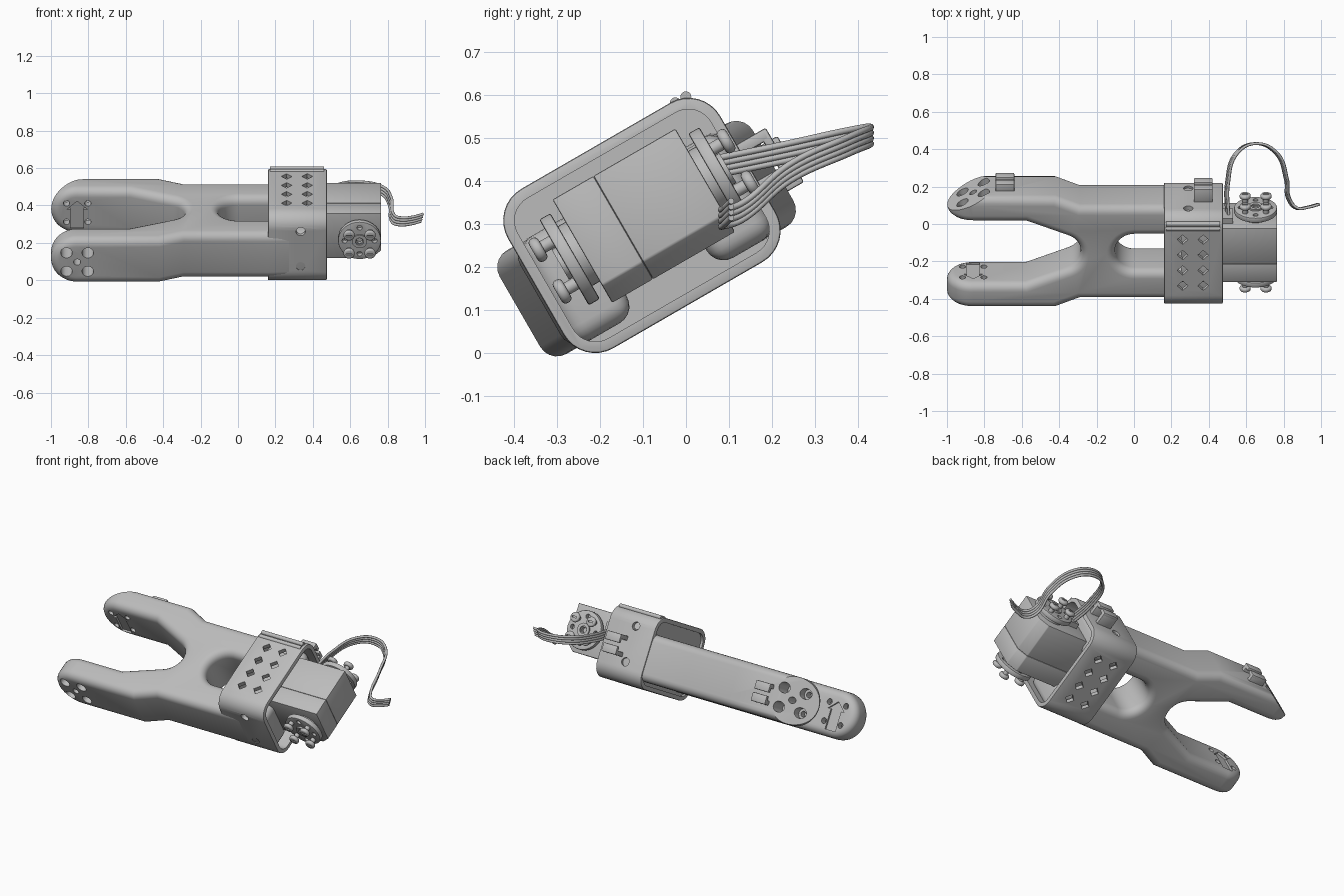
import bpy, bmesh, math
from mathutils import Matrix, Vector

if "Cube" in bpy.data.objects:
    bpy.data.objects.remove(bpy.data.objects["Cube"], do_unlink=True)

TILT = math.radians(30)      # the whole link is rolled about its length
CU, CV = 0.054, 0.277        # centre of the body across its width and thickness
parts = []

grey = bpy.data.materials.new("plain grey")
grey.use_nodes = True
grey.diffuse_color = (0.5, 0.5, 0.5, 1)
grey.node_tree.nodes["Principled BSDF"].inputs["Base Color"].default_value = (0.5, 0.5, 0.5, 1)


def add_object(name, data, tilt=True):
    ob = bpy.data.objects.new(name, data)
    bpy.context.collection.objects.link(ob)
    data.materials.append(grey)
    parts.append((ob, tilt))
    return ob


def extrude(bm, pts, axis, lo, hi):
    """Extrude a 2D outline along x, u (y) or v (z)."""
    place = {"x": lambda a, b: (lo, a, b), "u": lambda a, b: (a, lo, b), "v": lambda a, b: (a, b, lo)}[axis]
    step = Vector([(hi - lo) * (axis == k) for k in "xuv"])
    face = bm.faces.new([bm.verts.new(place(*p)) for p in pts])
    out = bmesh.ops.extrude_face_region(bm, geom=[face], use_keep_orig=True)["geom"]
    bmesh.ops.translate(bm, vec=step, verts=[g for g in out if isinstance(g, bmesh.types.BMVert)])


def solid(name, outlines):
    """One object from several (points, axis, low, high) extrusions."""
    bm = bmesh.new()
    for o in outlines:
        extrude(bm, *o)
    bmesh.ops.recalc_face_normals(bm, faces=bm.faces)
    me = bpy.data.meshes.new(name)
    bm.to_mesh(me)
    bm.free()
    return add_object(name, me)


def arc(cx, cy, r, a0, a1, n):
    angles = [math.radians(a0 + (a1 - a0) * i / n) for i in range(n + 1)]
    return [(cx + r * math.cos(a), cy + r * math.sin(a)) for a in angles]


def circle(cx, cy, r, n=24):
    return arc(cx, cy, r, 0, 360, n)[:-1]


def rect(x0, x1, y0, y1):
    return [(x0, y0), (x1, y0), (x1, y1), (x0, y1)]


def round_rect(x0, x1, y0, y1, r, n=8):
    corners = [(x1 - r, y1 - r), (x0 + r, y1 - r), (x0 + r, y0 + r), (x1 - r, y0 + r)]
    return [p for i, c in enumerate(corners) for p in arc(*c, r, 90 * i, 90 * i + 90, n)]


def apply(ob, kind, **settings):
    m = ob.modifiers.new(kind.lower(), kind)
    for k, v in settings.items():
        setattr(m, k, v)
    bpy.context.view_layer.objects.active = ob
    bpy.ops.object.modifier_apply(modifier=m.name)


def boolean(ob, outlines, operation="DIFFERENCE"):
    cutter = solid("cutter", outlines)
    apply(ob, "BOOLEAN", object=cutter, operation=operation, solver="EXACT")
    parts.pop()
    bpy.data.objects.remove(cutter, do_unlink=True)


def bevel(ob, width, segments=3):
    apply(ob, "BEVEL", width=width, segments=segments, limit_method="ANGLE",
          angle_limit=math.radians(35), use_clamp_overlap=False)


# Forked body: half outline mirrored, then trimmed to round finger ends
half = arc(0.005, 0, 0.107, 180, 90, 10)
half += [(0.44, 0.107), (0.44, 0.27), (0.16, 0.285), (-0.29, 0.285), (-0.42, 0.34), (-1.05, 0.34),
         (-1.05, 0.19), (-0.58, 0.19)]
half += arc(-0.39, 0, 0.105, 68, 0, 10)
outline = half + [(x, -y) for x, y in half[-2:0:-1]]
body = solid("forked_body", [([(x, y + CU) for x, y in outline], "v", 0, 0.6)])
side = arc(-0.861, CV, 0.139, 90, 270, 24) + [(1, CV - 0.139), (1, CV + 0.139)]
boolean(body, [(side, "u", -1, 1)], "INTERSECT")
bevel(body, 0.045, 5)

# The back finger tapers to a thin tip
taper = [(-0.78, CU + 0.345), (-1.02, CU + 0.215), (-1.1, CU + 0.215), (-1.1, CU + 0.45), (-0.78, CU + 0.45)]
boolean(body, [(taper, "v", 0, 0.6)])

# Screw holes and arrow pockets in both finger tips
HX = -0.86
through, counterbore, pocket = [], [], []
arrow = [(-.035, -.1), (.035, -.1), (.035, .02), (.055, .02), (0, .07), (-.055, .02), (-.035, .02)]
for s in (-1, 1):
    outer, inner = CU + s * 0.34, CU + s * 0.19
    span = sorted((inner - s * 0.05, outer + s * 0.05))
    bore = sorted((inner + s * 0.045, outer + s * 0.05))
    for dx in (-0.057, 0.057):
        for dv in (-0.057, 0.057):
            through.append((circle(HX + dx, CV + dv, 0.017, 16), "u", *span))
            counterbore.append((circle(HX + dx, CV + dv, 0.031, 20), "u", *bore))
    counterbore.append((circle(HX, CV, 0.019, 16), "u", *bore))
    pocket.append(([(HX + a, CV + b) for a, b in arrow], "u",
                   *sorted((inner - s * 0.05, inner + s * 0.012))))
for cut in (through, counterbore, pocket):
    boolean(body, cut)

# Sleeve around the motor end
U0, U1, V0, V1 = -0.225, 0.345, 0.095, 0.523
sleeve = solid("sleeve", [(round_rect(U0, U1, V0, V1, 0.085), "x", 0.16, 0.475)])
bevel(sleeve, 0.006, 2)
wall = 0.026
boolean(sleeve, [(round_rect(U0 + wall, U1 - wall, V0 + wall, V1 - wall, 0.06), "x", 0.1, 0.6)])
windows = []
for x in (0.26, 0.37):
    for i in range(4):
        u = -0.08 + 0.095 * i
        for v in (V0, V1):
            windows.append((circle(x, u, 0.029, 4), "v", v - 0.05, v + 0.05))
for v in (0.217, 0.43):
    for u, x in ((U0, 0.335), (U1, 0.29)):
        windows.append((circle(x, v, 0.025), "u", u - 0.05, u + 0.05))
boolean(sleeve, windows)

# Bulkhead that closes the sleeve behind the motor
solid("sleeve_bulkhead", [(round_rect(U0 + 0.015, U1 - 0.015, V0 + 0.015, V1 - 0.015, 0.07), "x", 0.175, 0.2)])

# Ribs along the sleeve's upper back edge
solid("sleeve_ribs", [(circle(u, V1 - 0.006, 0.013, 12), "x", 0.17, 0.46) for u in (0.27, 0.298)])


# Cable clips: hooked pairs on the back face
def clip(name, x, base, v, height):
    pieces = []
    for s in (-1, 1):
        a, b = v + s * 0.035, v + s * 0.062
        pieces.append((rect(x - 0.05, x + 0.05, *sorted((a, b))), "u", base - 0.02, base + height))
        pieces.append((rect(x - 0.05, x + 0.05, *sorted((v + s * 0.01, b))), "u",
                       base + height - 0.018, base + height + 0.003))
    bevel(solid(name, pieces), 0.005, 2)


clip("finger_cable_clip", -0.69, CU + 0.34, 0.27, 0.04)
clip("sleeve_cable_clip", 0.37, U1, 0.3, 0.075)

# Motor case in two slabs with a chamfered lower end
MX, MV = 0.65, 0.325
profile = [(0.25, 0.188), (0.715, 0.188), (0.765, 0.235), (0.765, 0.465), (0.25, 0.465)]
for name, lo, hi in (("motor_front_case", -0.09, 0.02), ("motor_back_case", 0.02, 0.24)):
    bevel(solid(name, [(profile, "u", lo, hi)]), 0.004, 2)

# Motor horns with screws on both faces
for label, face, s in (("front", -0.09, -1), ("back", 0.24, 1)):
    def layer(a, b):
        return sorted((face + s * a, face + s * b))
    solid(label + "_horn_collar", [(circle(MX, MV, 0.08, 40), "u", *layer(-0.01, 0.025))])
    horn = solid(label + "_horn", [(circle(MX, MV, 0.115, 48), "u", *layer(0.02, 0.05))])
    bevel(horn, 0.005, 2)
    holes = [(circle(MX + 0.08 * a, MV + 0.08 * b, 0.014, 16), "u", *layer(0, 0.1))
             for a, b in ((1, 0), (-1, 0), (0, 1), (0, -1))]
    boolean(horn, holes + [(circle(MX, MV, 0.016, 16), "u", *layer(0.03, 0.1))])
    ring = solid(label + "_horn_boss", [(circle(MX, MV, 0.04, 32), "u", *layer(0.04, 0.06))])
    boolean(ring, [(circle(MX, MV, 0.022, 24), "u", *layer(0, 0.1))])
    for i, (a, b) in enumerate(((-1, -1), (1, -1), (1, 1), (-1, 1))):
        x, v = MX + 0.056 * a, MV + 0.056 * b
        screw = solid(f"{label}_screw_{i + 1}", [(circle(x, v, 0.03, 20), "u", *layer(0.075, 0.1))])
        bevel(screw, 0.01, 3)
        boolean(screw, [(rect(x - 0.016, x + 0.016, v - 0.004, v + 0.004), "u", *layer(0.09, 0.12))])
        solid(f"{label}_screw_shank_{i + 1}", [(circle(x, v, 0.015, 16), "u", *layer(0.03, 0.08))])

# Cable socket on the motor's back face
solid("cable_socket", [(rect(0.47, 0.53, 0.3, 0.41), "u", 0.22, 0.27)])

# Ribbon cable: four strands side by side
path = [(.5, .05, .43), (.5, .22, .465), (.55, .38, .5), (.65, .43, .507), (.76, .38, .485),
        (.815, .24, .42), (.83, .13, .33), (.87, .085, .315), (.93, .09, .32), (.985, .105, .335)]
for i in range(4):
    curve = bpy.data.curves.new("cable_strand", "CURVE")
    curve.dimensions = "3D"
    curve.bevel_depth = 0.0075
    curve.bevel_resolution = 2
    curve.use_fill_caps = True
    spline = curve.splines.new("BEZIER")
    spline.bezier_points.add(len(path) - 1)
    for point, (x, y, z) in zip(spline.bezier_points, path):
        offset = (i - 1.5) * 0.013
        point.co = (x + offset * 0.3, y, z + offset)
        point.handle_left_type = point.handle_right_type = "AUTO"
    add_object(f"cable_strand_{i + 1}", curve, tilt=False)

# Roll the link and smooth the rounded faces
bpy.ops.object.select_all(action="DESELECT")
for ob, tilt in parts:
    if tilt:
        ob.data.transform(Matrix.Rotation(TILT, 4, "X"))
        ob.select_set(True)
        bpy.context.view_layer.objects.active = ob
bpy.ops.object.shade_smooth_by_angle(angle=math.radians(32))
